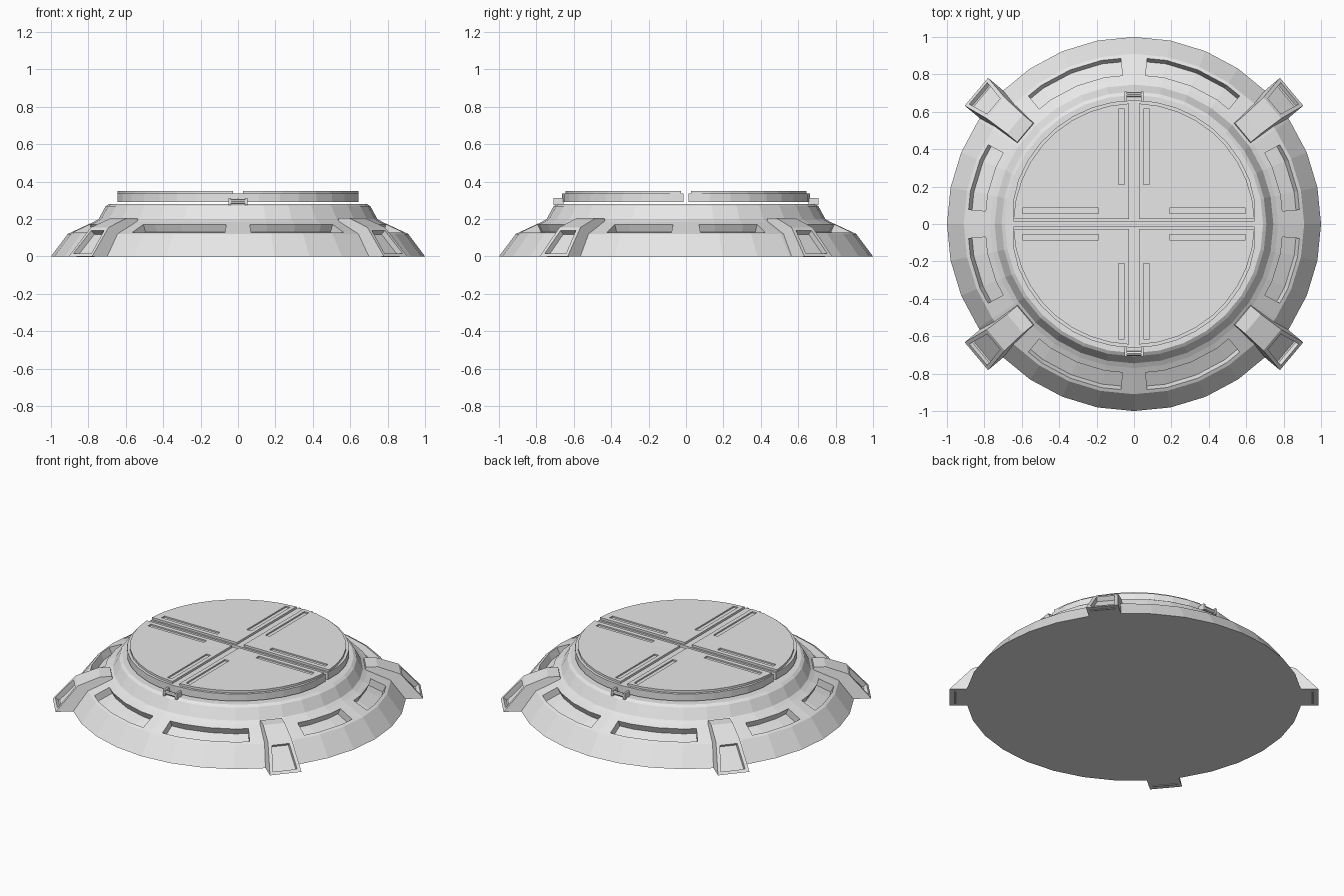
import bpy, bmesh, math
from mathutils import Matrix, Vector

if "Cube" in bpy.data.objects:
    bpy.data.objects.remove(bpy.data.objects["Cube"])

grey = bpy.data.materials.new("light_grey")
grey.diffuse_color = (0.8, 0.8, 0.8, 1)
grey.use_nodes = True
grey.node_tree.nodes["Principled BSDF"].inputs["Base Color"].default_value = grey.diffuse_color
SEG = 32
STEP = 2 * math.pi / SEG


def make(name, bm, hidden=False):
    bmesh.ops.recalc_face_normals(bm, faces=bm.faces)
    me = bpy.data.meshes.new(name)
    bm.to_mesh(me)
    bm.free()
    me.materials.append(grey)
    ob = bpy.data.objects.new(name, me)
    bpy.context.collection.objects.link(ob)
    ob.hide_render = hidden
    ob.hide_viewport = hidden
    return ob


def cut(ob, cutter):
    m = ob.modifiers.new("cut", "BOOLEAN")
    m.operation, m.solver, m.object = "DIFFERENCE", "EXACT", cutter


def prism(bm, pts, z0, z1):
    f = bm.faces.new([bm.verts.new((x, y, z0)) for x, y in pts])
    g = bmesh.ops.extrude_face_region(bm, geom=[f])["geom"]
    bmesh.ops.translate(bm, vec=(0, 0, z1 - z0),
                        verts=[v for v in g if isinstance(v, bmesh.types.BMVert)])


def box(bm, x0, x1, y0, y1, z0, z1):
    prism(bm, [(x0, y0), (x1, y0), (x1, y1), (x0, y1)], z0, z1)


def bridge_rings(bm, rings):
    n = len(rings[0])
    for a, b in zip(rings, rings[1:]):
        for i in range(n):
            bm.faces.new((a[i], a[(i + 1) % n], b[(i + 1) % n], b[i]))


# Stepped round base
bm = bmesh.new()
profile = [(1, 0), (0.91, 0.12), (0.77, 0.185), (0.745, 0.2), (0.708, 0.268), (0.69, 0.28)]
rings = [[bm.verts.new((r * math.cos(i * STEP), r * math.sin(i * STEP), z))
          for i in range(SEG)] for r, z in profile]
bridge_rings(bm, rings)
bm.faces.new(rings[0])
bm.faces.new(rings[-1])
base = make("base", bm)

# Curved recesses in the base, four long and four short
bm = bmesh.new()
slope = Vector((0.065, 0.14)).normalized()
lo, hi = Vector((0.892, 0.1285)), Vector((0.80, 0.171))
section = [lo + slope * 0.03, hi + slope * 0.03, hi - slope * 0.045, lo - slope * 0.045]


def recess(a0, a1):
    a0, a1 = math.radians(a0), math.radians(a1)
    angles = [a0] + [i * STEP for i in range(-SEG, 2 * SEG) if a0 < i * STEP < a1] + [a1]
    loops = []
    for a in angles:
        off = (a % STEP) - STEP / 2
        k = math.cos(STEP / 2) / math.cos(off)
        loops.append([bm.verts.new((p.x * k * math.cos(a), p.x * k * math.sin(a), p.y))
                      for p in section])
    bridge_rings(bm, loops)
    bm.faces.new(loops[0])
    bm.faces.new(loops[-1])


for a0, a1 in ((5, 28.5), (50.5, 85.5)):
    for s in (0, 180):
        recess(s + a0, s + a1)
        recess(s - a1, s - a0)
cut(base, make("recess_cutter", bm, True))

# Four clamp legs, narrower at the top, each with a sunken window
leg_side = [(0.70, 0), (1.10, 0), (0.965, 0.155), (0.83, 0.205), (0.76, 0.205)]
for n, ang in enumerate((40, 140, 220, 320)):
    bm = bmesh.new()
    sides = []
    for s in (-1, 1):
        sides.append([bm.verts.new((r, s * (0.097 - 0.15 * z), z)) for r, z in leg_side])
    bridge_rings(bm, sides)
    for s in sides:
        bm.faces.new(s)
    bmesh.ops.recalc_face_normals(bm, faces=bm.faces)
    bm.faces.ensure_lookup_table()
    face = max(bm.faces, key=lambda f: f.calc_center_median().x)
    bmesh.ops.inset_individual(bm, faces=[face], thickness=0.03)
    bmesh.ops.inset_individual(bm, faces=[face], thickness=0.001, depth=-0.03)
    bm.transform(Matrix.Rotation(math.radians(ang), 4, "Z"))
    make(f"clamp_leg_{n + 1}", bm)

# Two hinged half doors, each with two raised quarter panels
R, GAP = 0.662, 0.014
for s, label in ((-1, "front"), (1, "back")):
    bm = bmesh.new()
    a = math.asin(GAP / R)
    arc = [a + (math.pi - 2 * a) * i / 18 for i in range(19)]
    prism(bm, [(max(-0.645, min(0.645, R * math.cos(t))), s * R * math.sin(t)) for t in arc],
          0.29, 0.336)
    make(label + "_door", bm)

    for sx, side in ((-1, "left"), (1, "right")):
        bm = bmesh.new()
        r, g = 0.645, 0.026
        a = math.asin(g / r)
        arc = [a + (math.pi / 2 - 2 * a) * i / 9 for i in range(10)]
        pts = [(g, g)] + [(r * math.cos(t), r * math.sin(t)) for t in arc]
        prism(bm, [(sx * x, s * y) for x, y in pts], 0.334, 0.35)
        panel = make(f"{label}_{side}_panel", bm)
        # Long thin grooves beside the straight edges
        bm = bmesh.new()
        for x0, x1, y0, y1 in ((0.052, 0.083, 0.21, 0.615), (0.19, 0.595, 0.055, 0.085)):
            box(bm, sx * x0, sx * x1, s * y0, s * y1, 0.341, 0.37)
        cut(panel, make(f"{label}_{side}_groove_cutter", bm, True))

    # Door hinge: round pin between two end blocks
    bm = bmesh.new()
    bmesh.ops.create_cone(bm, cap_ends=True, segments=8, radius1=0.013, radius2=0.013, depth=0.08,
                          matrix=Matrix.Translation((0, s * 0.692, 0.293))
                          @ Matrix.Rotation(math.pi / 2, 4, "Y"))
    for x in (-0.044, 0.044):
        box(bm, x - 0.007, x + 0.007, s * 0.655, s * 0.708, 0.274, 0.313)
    make(label + "_hinge", bm)
